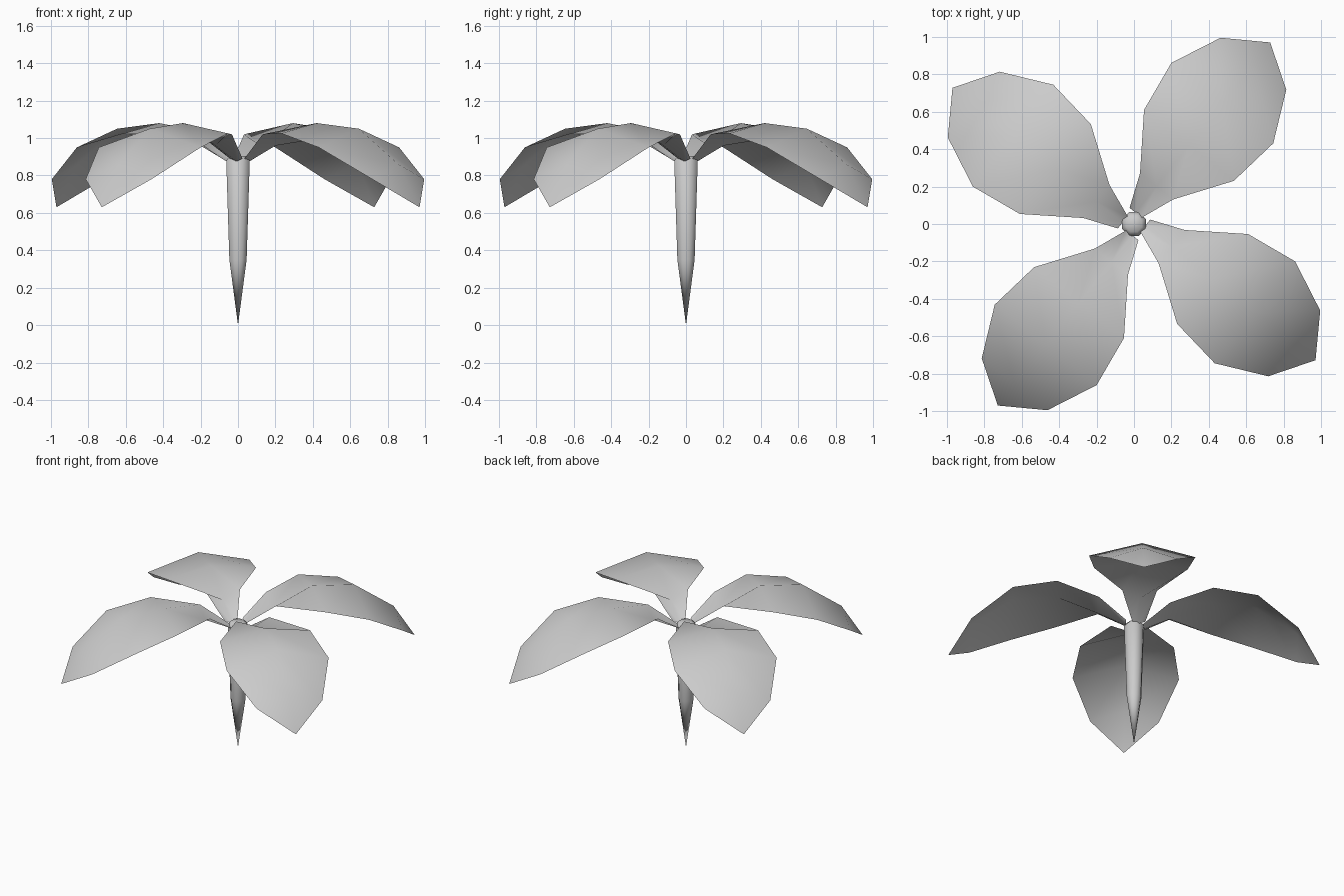
import bpy, bmesh, math
from mathutils import Matrix, Vector

cube = bpy.data.objects.get("Cube")
if cube:
    bpy.data.objects.remove(cube, do_unlink=True)

grey = bpy.data.materials.new("light_grey")
grey.use_nodes = True
colour = (0.6, 0.6, 0.6, 1)
grey.diffuse_color = colour
grey.node_tree.nodes["Principled BSDF"].inputs["Base Color"].default_value = colour


def finish(name, bm):
    for face in bm.faces:
        face.smooth = True
    mesh = bpy.data.meshes.new(name)
    bm.to_mesh(mesh)
    bm.free()
    mesh.materials.append(grey)
    obj = bpy.data.objects.new(name, mesh)
    bpy.context.collection.objects.link(obj)
    return obj


# Petal cross-sections: distance out, half width, edge height, ridge height
SECTIONS = [
    (0.053, 0.042, 0.89, 0.875),
    (0.233, 0.113, 1.02, 0.96),
    (0.512, 0.306, 1.025, 1.08),
    (0.800, 0.347, 0.95, 1.05),
    (1.068, 0.224, 0.78, 0.86),
]
TIP = Vector((1.213, 0.03, 0.63))
PETAL_ANGLE = math.radians(51.7)


# Petal sheet: folded down the middle, channelled at the base, drooping at the tip
def petal(name, angle):
    bm = bmesh.new()
    rows = []
    for out, half, edge, ridge in SECTIONS:
        rows.append([bm.verts.new((out, TIP.y + side * half, ridge if side == 0 else edge))
                     for side in (-1, 0, 1)])
    tip = bm.verts.new(TIP)
    for near, far in zip(rows, rows[1:]):
        for i in range(2):
            bm.faces.new((near[i], far[i], far[i + 1], near[i + 1]))
    for i in range(2):
        bm.faces.new((rows[-1][i], tip, rows[-1][i + 1]))
    bm.transform(Matrix.Rotation(angle, 4, "Z"))
    finish(name, bm)


for i, name in enumerate(("back_left", "back_right", "front_right", "front_left")):
    petal(name + "_petal", PETAL_ANGLE + i * math.pi / 2)


# Stem: eight-sided, tapering to a point, with a rounded top
def stem(profile, sides=8):
    bm = bmesh.new()
    foot = bm.verts.new((0, 0, 0))
    rings = []
    for radius, z in profile:
        rings.append([bm.verts.new((radius * math.cos(a), radius * math.sin(a), z))
                      for a in (math.tau * (k + 0.5) / sides for k in range(sides))])
    for k in range(sides):
        n = (k + 1) % sides
        bm.faces.new((foot, rings[0][n], rings[0][k]))
        for low, high in zip(rings, rings[1:]):
            bm.faces.new((low[k], low[n], high[n], high[k]))
    bm.faces.new(rings[-1])
    bmesh.ops.recalc_face_normals(bm, faces=bm.faces)
    finish("stem", bm)


stem([(0.05, 0.35), (0.068, 0.88), (0.045, 0.905)])
